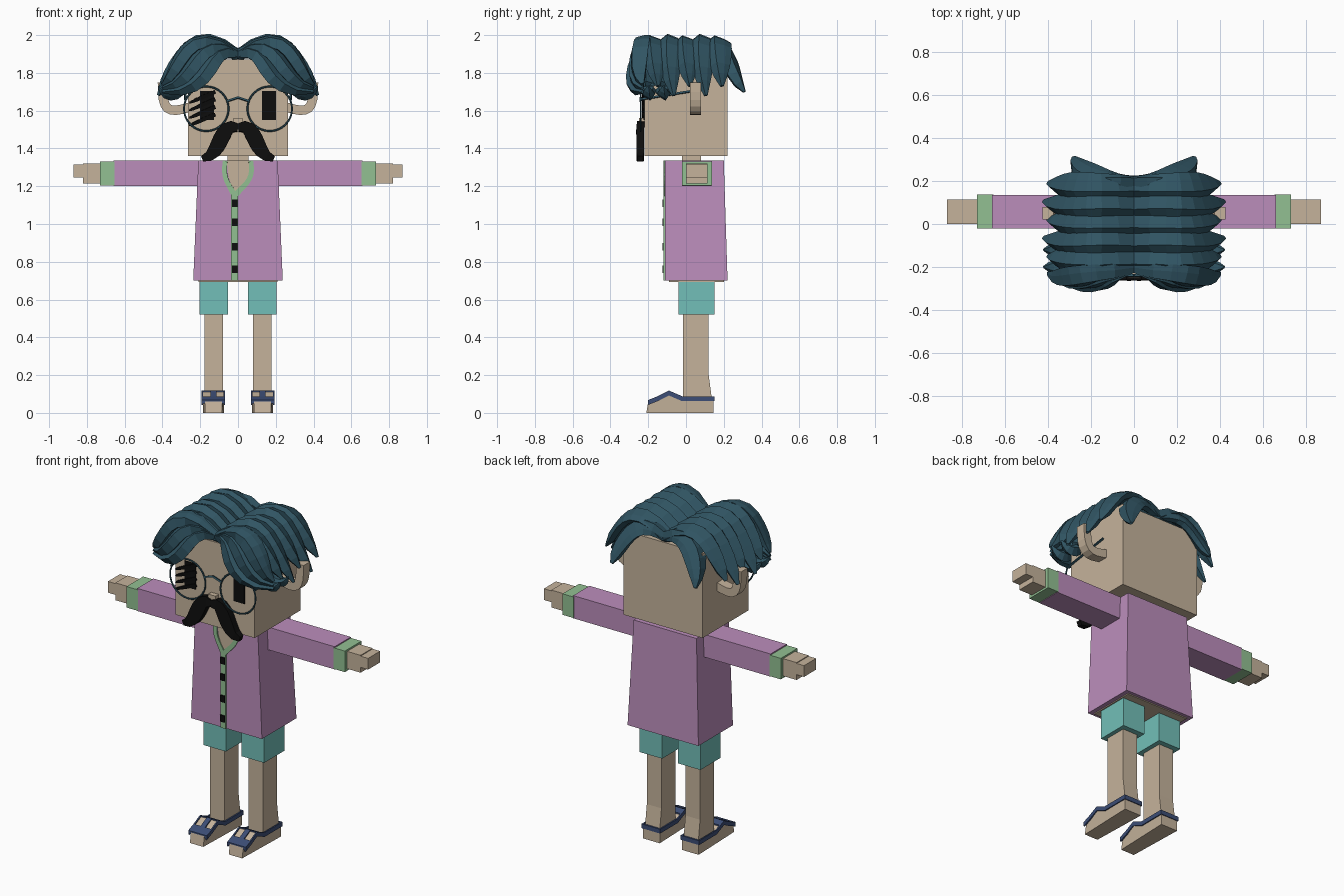
import bpy, bmesh
from mathutils import Vector, geometry

if "Cube" in bpy.data.objects:
    bpy.data.objects.remove(bpy.data.objects["Cube"])


def material(name, red, green, blue):
    mat = bpy.data.materials.new(name)
    mat.use_nodes = True
    mat.diffuse_color = (red, green, blue, 1)
    shader = mat.node_tree.nodes["Principled BSDF"]
    shader.inputs["Base Color"].default_value = mat.diffuse_color
    return mat


SKIN = material("skin", .56, .45, .33)
PURPLE = material("purple_cloth", .5, .27, .5)
GREEN = material("green_trim", .29, .53, .29)
TEAL = material("teal_cloth", .17, .52, .48)
BLACK = material("black", .004, .004, .004)
HAIR = material("hair_blue", .03, .09, .125)
NAVY = material("navy_strap", .045, .075, .18)


def finish(part, mat, mirror):
    part.data.materials.append(mat)
    if mirror:
        part.modifiers.new("mirror", "MIRROR").use_mirror_merge = False
    return part


def loft(name, sections, mat, mirror=False):
    """Skin a closed solid through matching cross-sections."""
    bm = bmesh.new()
    rings = [[bm.verts.new(point) for point in section] for section in sections]
    for ring, following in zip(rings, rings[1:]):
        for i in range(len(ring)):
            bm.faces.new((ring[i - 1], ring[i], following[i], following[i - 1]))
    bm.faces.new(rings[0])
    bm.faces.new(rings[-1])
    bmesh.ops.recalc_face_normals(bm, faces=bm.faces)
    mesh = bpy.data.meshes.new(name)
    bm.to_mesh(mesh)
    bm.free()
    part = bpy.data.objects.new(name, mesh)
    bpy.context.collection.objects.link(part)
    return finish(part, mat, mirror)


def rectangle(xs, ys, z):
    (left, right), (front, back) = xs, ys
    return [(left, front, z), (right, front, z), (right, back, z), (left, back, z)]


def box(name, xs, ys, zs, mat, mirror=False):
    return loft(name, [rectangle(xs, ys, z) for z in zs], mat, mirror)


def side_profile(name, outline, xs, mat):
    """Extrude a side outline across x, on both sides of the body."""
    return loft(name, [[(x, y, z) for y, z in outline] for x in xs], mat, True)


FLAT = [(-1, -1), (1, -1), (1, 1), (-1, 1)]
RIDGED = [(-1, 0), (-.5, .5), (.3, 1), (1, 0), (.6, -.6), (-.6, -.6)]


def sweep(name, controls, widths, thick, centre, mat, shape=FLAT, mirror=True):
    """Sweep a tapering section along a Bezier path, facing away from centre."""
    points = geometry.interpolate_bezier(*map(Vector, controls), 9)
    root, middle, tip = widths
    last = len(points) - 1
    rings = []
    for i, point in enumerate(points):
        along = (points[min(i + 1, last)] - points[max(i - 1, 0)]).normalized()
        across = along.cross(point - Vector(centre)).normalized()
        outward = across.cross(along)
        s = 2 * i / last - 1
        width = middle + (root - middle if s < 0 else tip - middle) * s * s
        height = min(thick, width)
        rings.append([point + across * a * width + outward * b * height for a, b in shape])
    loft(name, rings, mat, mirror)


def straight(name, start, end, widths, thick, centre, mat, mirror=True):
    sweep(name, (start, start, end, end), widths, thick, centre, mat, mirror=mirror)


# Head, neck and ears
box("head", (-.265, .265), (-.22, .22), (1.36, 1.87), SKIN)
box("neck", (-.055, .055), (-.02, .08), (1.3, 1.37), SKIN)
sweep("ear", [(.25, .05, 1.62), (.38, .05, 1.58), (.4, .05, 1.6), (.4, .05, 1.75)],
      (.03, .03, .03), .025, (.3, .05, 1.8), SKIN)

# Face
box("nose", (-.025, .025), (-.25, -.22), (1.53, 1.56), SKIN)
box("eye", (.127, .2), (-.226, -.219), (1.55, 1.705), BLACK, mirror=True)
for row in range(4):
    z = 1.7 - row * .04
    straight("eyelash", (-.12, -.228, z), (-.26, -.228, z - .06),
             (.01, .01, .001), .003, (-.2, 0, z), BLACK, mirror=False)
sweep("moustache", [(0, -.242, 1.51), (.1, -.242, 1.55), (.08, -.242, 1.36), (.19, -.242, 1.345)],
      (.02, .042, .015), .02, (.1, 1, 1.4), BLACK)

# Glasses
bpy.ops.mesh.primitive_torus_add(major_radius=.118, minor_radius=.005,
                                 major_segments=32, minor_segments=6)
rim = bpy.context.object
rim.name = "glasses_rim"
for vert in rim.data.vertices:
    x, y, z = vert.co
    vert.co = (x + .168, z - .24, y + 1.61)
finish(rim, HAIR, mirror=True)
WIRE = (.005, .005, .005)
straight("glasses_bridge", (0, -.24, 1.67), (.06, -.24, 1.65), WIRE, .005, (0, 0, 1.6), HAIR)
straight("glasses_temple", (.28, -.24, 1.66), (.28, .07, 1.71), WIRE, .005, (0, 0, 1.6), HAIR)


# Hair: ridged locks sweeping out from a centre parting
def lock(name, controls, widths, centre):
    sweep(name, controls, widths, .04, centre, HAIR, RIDGED)


for row in range(5):
    y = -.17 + row * .085
    drop = 1.73 - .05 * (row % 2)
    wave = .02 * (row % 2)
    lock("hair_side_lock",
         [(0, y, 1.88), (.25, y + wave, 2.08 + wave), (.3, y - wave, 1.86),
          (.4 + wave, y + .02, drop)], (.055, .07, .01), (0, y, 1.65))
for layer in range(3):
    lock("hair_fringe_lock",
         [(0, -.2, 1.9), (.2 + layer * .05, -.24, 1.96 + layer * .07),
          (.1 + layer * .1, -.33 + layer * .03, 1.7 + layer * .05),
          (.4, -.23, 1.7 + layer * .02)], (.025, .06, .01), (0, .05, 1.68))
lock("hair_back_lock", [(0, .2, 1.9), (.2, .2, 2), (.25, .23, 1.8), (.28, .31, 1.7)],
     (.03, .065, .01), (0, 0, 1.68))
for y in (-.2, -.12):
    lock("hair_temple_curl", [(.27, y, 1.82), (.3, y, 1.68), (.37, y, 1.66), (.42, y, 1.73)],
         (.04, .04, .006), (.2, y, 1.85))

# Cardigan, open at the neck
loft("cardigan_body", [rectangle((-.237, .237), (-.11, .22), .7),
                       rectangle((-.21, .21), (-.11, .2), 1.335)], PURPLE)
box("body_underside", (-.21, .21), (-.09, .2), (.694, .71), SKIN)
neckline = [(-.06, 1.335), (.06, 1.335), (.06, 1.25), (-.018, 1.15), (-.05, 1.25)]
loft("chest_skin", [[(x, y, z) for x, z in neckline] for y in (-.113, -.108)], SKIN)
BAND = -.018
for side in (-1, 1):
    sweep("collar", [(side * .068, -.114, 1.335), (side * .08, -.114, 1.24),
                     (side * .06, -.114, 1.23), (BAND, -.114, 1.15)],
          (.012, .013, .015), .004, (0, 1, 1.2), GREEN, mirror=False)
box("button_band", (BAND - .018, BAND + .018), (-.118, -.109), (.7, 1.16), GREEN)
for z in (1.11, 1.01, .88, .76):
    box("button", (BAND - .015, BAND + .015), (-.125, -.117), (z - .02, z + .02), BLACK)

# Arms and hands
box("sleeve", (.19, .66), (-.02, .135), (1.2, 1.337), PURPLE, mirror=True)
box("cuff", (.655, .73), (-.022, .137), (1.203, 1.33), GREEN, mirror=True)
box("palm", (.72, .82), (0, .115), (1.215, 1.32), SKIN, mirror=True)
box("fingers", (.81, .87), (0, .115), (1.247, 1.315), SKIN, mirror=True)

# Shorts and legs
box("shorts_leg", (.053, .203), (-.04, .152), (.52, .71), TEAL, mirror=True)
side_profile("leg", [(-.015, .53), (.12, .53), (.12, .2), (.14, .05), (-.015, .05)],
             (.08, .178), SKIN)

# Feet, with narrowed toes
ridge = [(.145, .08), (-.02, .08), (-.09, .11), (-.15, .08), (-.2, .06)]
foot = side_profile("foot", ridge + [(-.21, 0), (.145, 0)], (.074, .186), SKIN)
for vert in foot.data.vertices:
    if vert.co.y < -.18:
        vert.co.x += (.13 - vert.co.x) * .2

# Sandal straps follow the ridge of the foot
upper = [(y, z + .008) for y, z in ridge]
lower = [(y, z - .018) for y, z in reversed(ridge)]
for x in (.068, .184):
    side_profile("side_strap", upper + lower, (x, x + .008), NAVY)
box("heel_strap", (.068, .192), (.14, .15), (.062, .088), NAVY, mirror=True)
for name, start, xs in (("instep_strap", 1, (.07, .19)), ("middle_strap", 2, (.115, .145)),
                        ("toe_strap", 3, (.07, .19))):
    (back, high), (front, low) = ridge[start:start + 2]
    if start == 1:
        back, high = (back + front) / 2, (high + low) / 2
    side_profile(name, [(back, high - .01), (back, high + .008),
                        (front, low + .008), (front, low - .01)], xs, NAVY)
